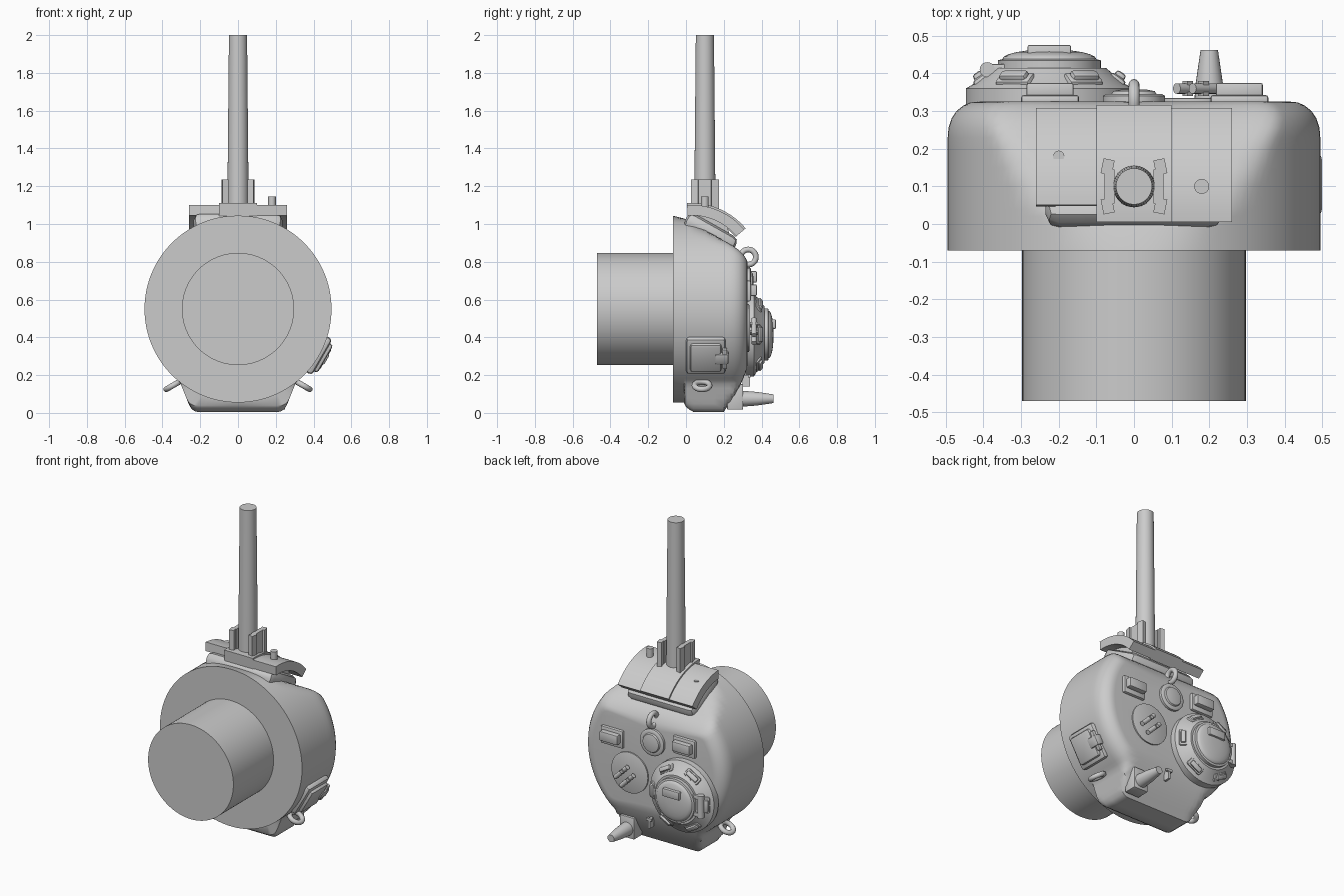
import bpy, bmesh
from math import sin, cos, pi, radians, sqrt, atan2
from mathutils import Vector, Matrix

cube = bpy.data.objects.get("Cube")
if cube:
    bpy.data.objects.remove(cube)

GREY = (0.6, 0.6, 0.6, 1)
steel = bpy.data.materials.new("grey_steel")
steel.use_nodes = True
steel.diffuse_color = GREY
steel.node_tree.nodes["Principled BSDF"].inputs["Base Color"].default_value = GREY

UP = Vector((0, 0, 1))
ROOF = Vector((0, 1, 0))


def finish(name, bm, bevel=0, segments=2):
    bmesh.ops.recalc_face_normals(bm, faces=bm.faces)
    mesh = bpy.data.meshes.new(name)
    bm.to_mesh(mesh)
    bm.free()
    ob = bpy.data.objects.new(name, mesh)
    bpy.context.collection.objects.link(ob)
    mesh.materials.append(steel)
    bpy.ops.object.select_all(action="DESELECT")
    ob.select_set(True)
    bpy.context.view_layer.objects.active = ob
    if bevel:
        mod = ob.modifiers.new("round", "BEVEL")
        mod.width, mod.segments = bevel, segments
        mod.limit_method = "ANGLE"
        bpy.ops.object.modifier_apply(modifier=mod.name)
    bpy.ops.object.shade_smooth_by_angle(angle=radians(35))
    return ob


def place(loc, direction, x_axis=None):
    """Matrix that turns local z to direction and local x to x_axis."""
    z = Vector(direction).normalized()
    x = Vector(x_axis) if x_axis else (Vector((1, 0, 0)) if abs(z.x) < 0.9 else Vector((0, 1, 0)))
    y = z.cross(x).normalized()
    x = y.cross(z)
    return Matrix.Translation(loc) @ Matrix((x, y, z)).transposed().to_4x4()


def box(name, loc, size, direction=UP, x_axis=None, bevel=0.0):
    bm = bmesh.new()
    bmesh.ops.create_cube(bm, size=1)
    bm.transform(place(loc, direction, x_axis) @ Matrix.Diagonal((*size, 1)))
    return finish(name, bm, bevel)


def lathe(name, loc, profile, direction=ROOF, n=48):
    """Closed turned shape; profile is (radius, height) from bottom to top."""
    bm = bmesh.new()
    rings = [[bm.verts.new((r * cos(2 * pi * i / n), r * sin(2 * pi * i / n), h))
              for i in range(n)] for r, h in profile]
    for a, b in zip(rings, rings[1:]):
        for i in range(n):
            j = (i + 1) % n
            bm.faces.new((a[i], a[j], b[j], b[i]))
    bm.faces.new(rings[0])
    bm.faces.new(rings[-1])
    bm.transform(place(loc, direction))
    return finish(name, bm)


def ring(name, loc, normal, major=0.04, minor=0.015, n=28, m=12):
    bm = bmesh.new()
    grid = [[bm.verts.new(((major + minor * cos(2 * pi * j / m)) * cos(2 * pi * i / n),
                           (major + minor * cos(2 * pi * j / m)) * sin(2 * pi * i / n),
                           minor * sin(2 * pi * j / m))) for j in range(m)] for i in range(n)]
    for i in range(n):
        for j in range(m):
            k, l = (i + 1) % n, (j + 1) % m
            bm.faces.new((grid[i][j], grid[k][j], grid[k][l], grid[i][l]))
    bm.transform(place(loc, normal))
    return finish(name, bm)


# Turret shell: round hull with a sloped front and a rear bustle
R, CZ = 0.495, 0.55


def smooth_min(a, b, k=0.03):
    h = max(k - abs(a - b), 0) / k
    return min(a, b) - h * h * k / 4


def shell_radius(angle, y):
    dx, dz = sin(angle), cos(angle)
    r = R
    if dz < 0 and y > -0.01:
        # bustle: flat bottom and sloping sides, rounded towards the ring
        floor = 0.055 - 0.05 * sqrt(min(1, max(0, (y + 0.01) / 0.05)))
        down = (CZ - floor) / -dz
        slope = 0.4
        side = (0.25 + slope * (CZ - 0.02)) / max(abs(dx) + slope * -dz, 0.01)
        r = max(R, smooth_min(down, side, 0.04)) if abs(dx) < 0.68 else R
        rear = 0.005 + max(0, y - 0.2) * 1.5
        if y > 0.2:
            r = smooth_min(r, (CZ - rear) / -dz, 0.03)
    if dz > 0:
        r = smooth_min(r, (1.025 - 0.56 * y - CZ) / max(dz, 0.01))
    return r


stations = [(-0.07, 0), (-0.011, 0), (-0.005, 0), (0.005, 0), (0.02, 0), (0.04, 0), (0.1, 0),
            (0.15, 0), (0.2, 0), (0.23, 0), (0.255, 0.002), (0.28, 0.01), (0.3, 0.023),
            (0.315, 0.042), (0.323, 0.06), (0.325, 0.08)]
N = 144
bm = bmesh.new()
loops = []
for y, inset in stations:
    loops.append([])
    for i in range(N):
        a = 2 * pi * i / N
        r = shell_radius(a, y) - inset
        loops[-1].append(bm.verts.new((r * sin(a), y, CZ + r * cos(a))))
for a, b in zip(loops, loops[1:]):
    for i in range(N):
        j = (i + 1) % N
        bm.faces.new((a[i], a[j], b[j], b[i]))
bm.faces.new(loops[0])
bm.faces.new(loops[-1])
finish("turret_shell", bm)
lathe("turret_basket", (0, -0.47, CZ), [(0.297, 0), (0.297, 0.41)], n=96)

# Gun mount and curved gun shield
box("gun_mount_frame", (0, 0.13, 0.955), (0.47, 0.3, 0.09), (0, 0.49, 0.87), bevel=0.035)
lathe("gun_rotor", (-0.2, 0.11, 0.93), [(0.12, 0), (0.12, 0.4)], (1, 0, 0))


def shield(name, x0, x1, start, end=50, radius=0.366, thick=0.055):
    bm = bmesh.new()
    steps = 16
    angles = [radians(start + (end - start) * i / steps) for i in range(steps + 1)]
    outline = [(radius, a) for a in angles] + [(radius - thick, a) for a in reversed(angles)]
    verts = [bm.verts.new((x0, 0.028 + r * sin(a), 0.735 + r * cos(a))) for r, a in outline]
    face = bm.faces.new(verts)
    out = bmesh.ops.extrude_face_region(bm, geom=[face])
    new = [v for v in out["geom"] if isinstance(v, bmesh.types.BMVert)]
    bmesh.ops.translate(bm, vec=(x1 - x0, 0, 0), verts=new)
    finish(name, bm)


shield("shield_right", -0.26, -0.08, 3.5)
shield("shield_left", 0.08, 0.26, -3.5)
shield("shield_centre", -0.1, 0.1, -3.5, radius=0.376, thick=0.07)
lathe("sight_hole", (-0.2, 0.18, 1.065), [(0.015, 0), (0.015, 0.006)], UP, 20)
lathe("coaxial_gun", (0.18, 0.1, 1.06), [(0.02, 0), (0.02, 0.085)], UP, 20)

# Barrel with two guard plates
lathe("gun_barrel", (0, 0.1, 1.0), [(0.056, 0), (0.055, 0.25), (0.048, 1.0)], UP)
for side, s in (("left", 1), ("right", -1)):
    box("guard_plate_" + side, (s * 0.065, 0.1, 1.155), (0.027, 0.09, 0.16))
    for dy in (-1, 1):
        box("guard_wing_" + side, (s * 0.07, 0.1 + dy * 0.052, 1.155), (0.03, 0.04, 0.16),
            x_axis=(1, s * dy * 0.2, 0))
    # Side lifting rings
    ring("lifting_ring_" + side, (s * 0.345, 0.085, 0.145), (0.5, 0, s * 0.86))
ring("front_lifting_ring", (0, 0.33, 0.825), (1, 0, 0))

# Commander's cupola
CX, CUZ = -0.225, 0.415
lathe("cupola_base", (CX, 0.315, CUZ), [(0.222, 0), (0.222, 0.045), (0.2, 0.058), (0.15, 0.1)], n=64)
lathe("cupola_hatch", (CX, 0.41, CUZ),
      [(0.137, 0), (0.137, 0.025)] + [(0.125 * cos(a), 0.028 + 0.026 * sin(a))
                                      for a in [radians(15 * i) for i in range(6)]])
box("cupola_periscope", (CX, 0.453, 0.47), (0.115, 0.05, 0.045), ROOF, bevel=0.004)
for i in range(6):
    a = radians(60 * i)
    out = Vector((cos(a), 0, sin(a)))
    along = Vector((-sin(a), 0, cos(a)))
    tilt = ROOF + out * 0.7
    centre = Vector((CX, 0.38, CUZ)) + out * 0.178
    box("vision_block_base", centre, (0.105, 0.05, 0.03), tilt, along, 0.012)
    box("vision_block_glass", centre + tilt * 0.012, (0.08, 0.03, 0.025), tilt, along, 0.008)
lathe("hatch_hinge", (-0.39, 0.41, 0.345), [(0.02, 0), (0.02, 0.14)], UP, 20)
for z in (0.36, 0.47):
    box("hinge_arm", (-0.365, 0.41, z), (0.07, 0.03, 0.025), bevel=0.004)

# Loader's hatch with two grab bars
HX, HZ = 0.16, 0.45
lathe("loader_hatch", (HX, 0.32, HZ), [(0.127, 0), (0.127, 0.013), (0.122, 0.015)])
bar = Vector((-0.7, 0, 0.7))
for s in (-1, 1):
    start = Vector((HX, 0.36, HZ)) + Vector((0.7, 0, 0.7)) * s * 0.03 - bar * 0.085
    lathe("hatch_bar", start, [(0.014, 0), (0.014, 0.12)], bar, 16)
    box("hatch_bar_foot", start + bar * 0.08, (0.02, 0.02, 0.04), ROOF, bar)

# Ventilator and periscopes
lathe("ventilator", (0, 0.32, 0.685),
      [(0.083, 0), (0.083, 0.02), (0.075, 0.025), (0.06, 0.025), (0.055, 0.033), (0.03, 0.038)])
for side, x, z in (("left", 0.28, 0.645), ("right", -0.223, 0.715)):
    box("periscope_plate_" + side, (x, 0.328, z), (0.154, 0.11, 0.03), ROOF, bevel=0.008)
    box("periscope_cover_" + side, (x, 0.355, z + 0.005), (0.125, 0.06, 0.04), ROOF, bevel=0.006)

# Antenna mount, sight post and roof plug
box("antenna_bracket", (0.2, 0.26, 0.085), (0.1, 0.085, 0.135), bevel=0.006)
lathe("antenna_mount", (0.2, 0.295, 0.075), [(0.042, 0), (0.04, 0.03), (0.036, 0.08), (0.023, 0.168)], n=24)
box("sight_post", (0.02, 0.32, 0.17), (0.014, 0.04, 0.06))
box("sight_bar", (0.02, 0.335, 0.195), (0.04, 0.014, 0.016))
lathe("roof_plug", (0.425, 0.288, 0.735), [(0.02, 0), (0.02, 0.008), (0.012, 0.008), (0.012, 0.003)],
      (0.65, 0.7, 0.3), 20)

# Pistol port on the left side
PORT = Vector((0.87, 0, -0.5))
spot = Vector((0, 0.105, CZ)) + PORT * 0.5
across = Vector((0, 1, 0))
box("pistol_port_frame", spot - PORT * 0.01, (0.21, 0.22, 0.045), PORT, across, 0.02)
box("pistol_port_door", spot + PORT * 0.012, (0.165, 0.17, 0.04), PORT, across, 0.015)
box("port_hinge", spot + across * 0.085 + PORT * 0.015, (0.07, 0.06, 0.05), PORT, across, 0.008)
box("port_hinge_pin", spot + across * 0.1 + PORT * 0.022, (0.025, 0.12, 0.025), PORT, across, 0.006)
